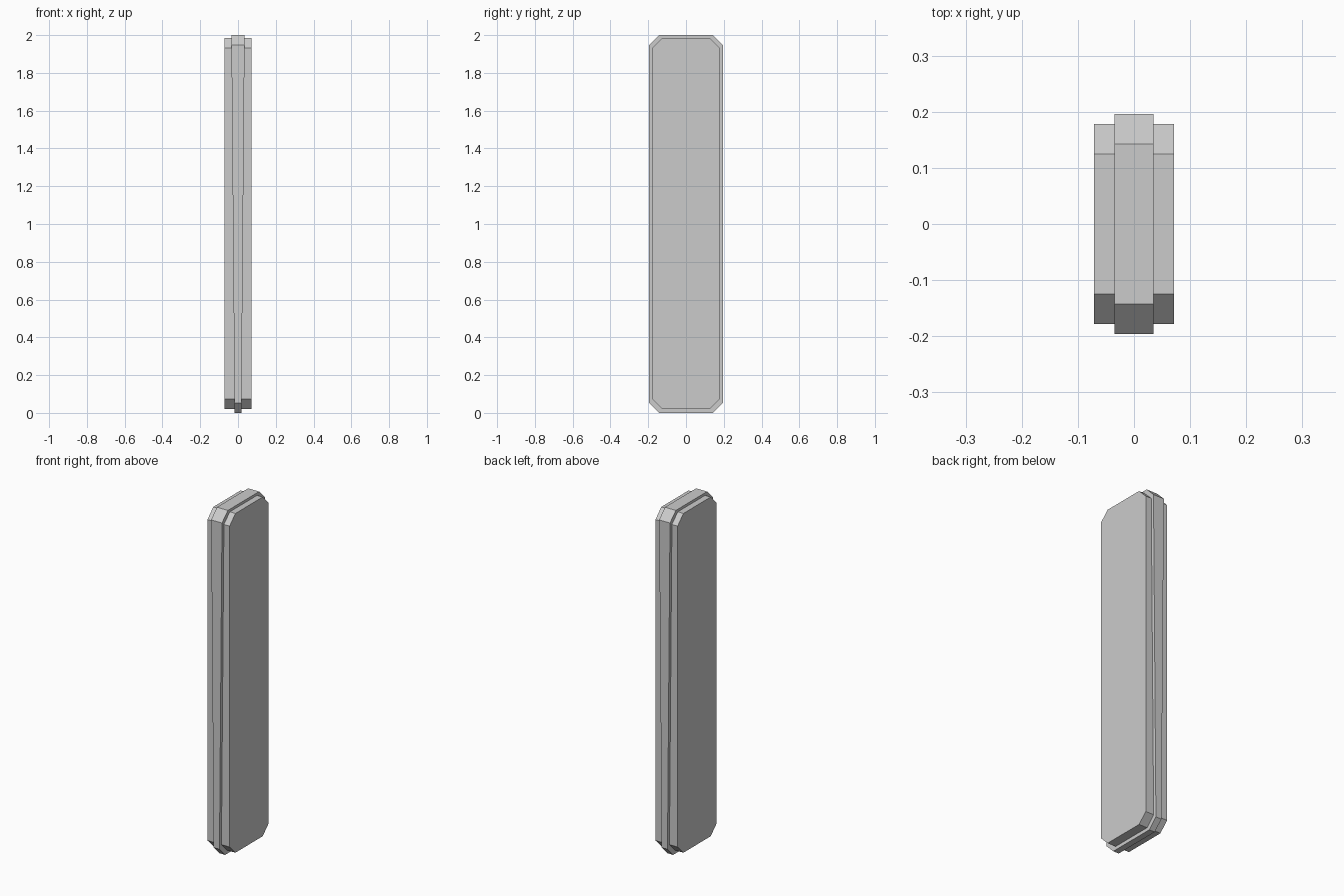
import bpy, bmesh

if "Cube" in bpy.data.objects:
    bpy.data.objects.remove(bpy.data.objects["Cube"])


def chamfered_slab(name, half_y, z0, z1, cut, x_bottom, x_top):
    """Upright eight-sided slab; its thickness runs from x_bottom to x_top with height."""
    outline = [(-half_y + cut, z0), (half_y - cut, z0), (half_y, z0 + cut), (half_y, z1 - cut),
               (half_y - cut, z1), (-half_y + cut, z1), (-half_y, z1 - cut), (-half_y, z0 + cut)]
    bm = bmesh.new()
    rings = []
    for side in (-1, 1):
        ring = []
        for y, z in outline:
            t = (z - z0) / (z1 - z0)
            ring.append(bm.verts.new((side * (x_bottom + (x_top - x_bottom) * t), y, z)))
        rings.append(ring)
        bm.faces.new(ring)
    left, right = rings
    for i in range(8):
        j = (i + 1) % 8
        bm.faces.new((left[i], left[j], right[j], right[i]))
    bmesh.ops.recalc_face_normals(bm, faces=bm.faces)
    mesh = bpy.data.meshes.new(name)
    bm.to_mesh(mesh)
    bm.free()
    obj = bpy.data.objects.new(name, mesh)
    bpy.context.collection.objects.link(obj)
    return obj


# Main slab with constant thickness
chamfered_slab("main_slab", 0.178, 0.02, 1.985, 0.053, 0.071, 0.071)

# Raised band around the rim, narrowing towards the bottom
chamfered_slab("rim_band", 0.196, 0.0, 2.0, 0.053, 0.018, 0.035)
